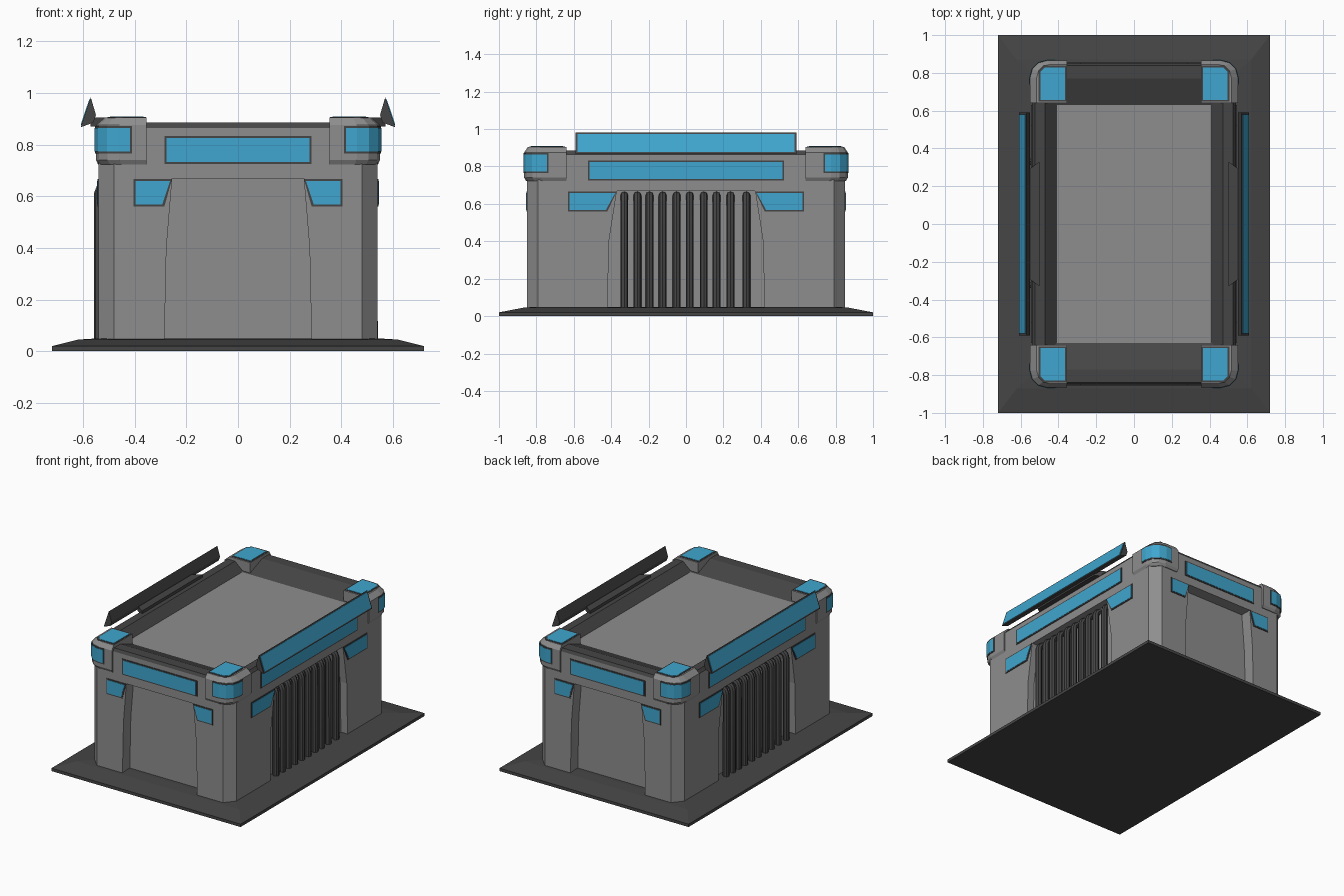
import bpy, bmesh, math
from mathutils import Vector

if "Cube" in bpy.data.objects:
    bpy.data.objects.remove(bpy.data.objects["Cube"])


def material(name, col):
    m = bpy.data.materials.new(name)
    m.diffuse_color = (*col, 1)
    m.use_nodes = True
    m.node_tree.nodes["Principled BSDF"].inputs["Base Color"].default_value = m.diffuse_color
    return m


GREY = material("grey", (0.27, 0.27, 0.27))
DARK = material("dark_grey", (0.06, 0.06, 0.06))
BLUE = material("blue_light", (0.05, 0.38, 0.62))


def loft(name, rings, mats, seg_mat=None):
    """Closed skin through equal-length rings; seg_mat picks the slot per segment."""
    bm = bmesh.new()
    vs = [[bm.verts.new(p) for p in r] for r in rings]
    n = len(rings[0])
    bm.faces.new(vs[0])
    bm.faces.new(vs[-1])
    for k in range(len(rings) - 1):
        for i in range(n):
            j = (i + 1) % n
            f = bm.faces.new((vs[k][i], vs[k][j], vs[k + 1][j], vs[k + 1][i]))
            f.material_index = seg_mat[k] if seg_mat else 0
    bmesh.ops.recalc_face_normals(bm, faces=bm.faces)
    me = bpy.data.meshes.new(name)
    bm.to_mesh(me)
    bm.free()
    for m in mats:
        me.materials.append(m)
    ob = bpy.data.objects.new(name, me)
    bpy.context.collection.objects.link(ob)
    return ob


def ring(hx, hy, c, z):
    """Chamfered rectangle at height z."""
    pts = [(hx, hy - c), (hx - c, hy), (c - hx, hy), (-hx, hy - c),
           (-hx, c - hy), (c - hx, -hy), (hx - c, -hy), (hx, c - hy)]
    return [(x, y, z) for x, y in pts]


def rect(hx, hy, z):
    return [(hx, hy, z), (-hx, hy, z), (-hx, -hy, z), (hx, -hy, z)]


def on_side(axis, s, pts, d):
    """Place 2D points (u, z) on a wall at distance d from the centre."""
    return [(s * d, u, z) if axis == "x" else (u, s * d, z) for u, z in pts]


def shrink(pts, b):
    cu = sum(p[0] for p in pts) / len(pts)
    cz = sum(p[1] for p in pts) / len(pts)
    return [(u - math.copysign(b, u - cu), z - math.copysign(b, z - cz)) for u, z in pts]


def wall_light(name, axis, s, pts, d):
    loft(name + "_frame", [on_side(axis, s, pts, d - .02), on_side(axis, s, pts, d + .004)], [DARK])
    inner = shrink(pts, .008)
    loft(name, [on_side(axis, s, inner, d - .02), on_side(axis, s, inner, d + .006)], [BLUE])


# Base plate
loft("base_plate", [rect(.72, 1, 0), rect(.72, 1, .02), rect(.62, .87, .045), rect(.54, .8, .05)], [DARK])

# Body with dark roof rim and sunken roof panel
body = loft("body", [ring(.54, .85, .06, .04), ring(.54, .85, .06, .865), ring(.525, .84, .06, .885),
                     ring(.47, .77, .05, .885), ring(.41, .63, .004, .83)], [GREY, DARK], [0, 1, 1, 1])

# Recesses in the four walls
for axis, d, depth, wb, wt in (("y", .85, .08, .285, .255), ("x", .54, .05, .42, .37)):
    for s in (-1, 1):
        pts = [(-wb, .03), (wb, .03), (wb - .008, .4), (wt, .668), (-wt, .668), (.008 - wb, .4)]
        cut = loft("recess_cutter", [on_side(axis, s, pts, d - depth), on_side(axis, s, pts, d + .1)], [GREY])
        cut.hide_render = True
        mod = body.modifiers.new("recess", "BOOLEAN")
        mod.operation = "DIFFERENCE"
        mod.solver = "EXACT"
        mod.object = cut
        bpy.context.view_layer.objects.active = body
        bpy.ops.object.modifier_apply(modifier=mod.name)
        bpy.data.objects.remove(cut)

# Wall lights: long strips and small trapezoids
for axis, d, half, a, b, e in (("y", .85, .285, .255, .405, .285), ("x", .54, .525, .37, .63, .42)):
    for s in (-1, 1):
        wall_light("strip_light", axis, s, [(-half, .725), (half, .725), (half, .833), (-half, .833)], d)
        for t in (-1, 1):
            wall_light("small_light", axis, s,
                       [(t * a, .667), (t * b, .667), (t * b, .56), (t * e, .56)], d)


# Corner caps with wrap-around and top lights
def corner(x0, y0, x1, y1, r, z, sx, sy):
    pts = [(x0, y0), (x1, y0)]
    for i in range(4):
        t = math.pi / 6 * i
        pts.append((x1 - r + r * math.cos(t), y1 - r + r * math.sin(t)))
    pts.append((x0, y1))
    return [(x * sx, y * sy, z) for x, y in pts]


for sx in (-1, 1):
    for sy in (-1, 1):
        loft("corner_cap", [corner(.355, .64, .54, .855, .09, .722, sx, sy),
                            corner(.355, .64, .55, .865, .09, .74, sx, sy),
                            corner(.355, .64, .55, .865, .09, .875, sx, sy),
                            corner(.355, .64, .515, .845, .07, .905, sx, sy)], [GREY])
        for name, b, o, mat in (("corner_light_frame", 0, .003, DARK), ("corner_light", .008, .005, BLUE)):
            # L-shaped band hugging the rounded outer edge
            lo, hi = [corner(.41 + b, .735 + b, .55 + o, .865 + o, .09 + o, z, sx, sy)
                      for z in (.765 + b, .872 - b)]
            loft(name, [lo, hi], [mat])
        for name, b, z, mat in (("top_light_frame", 0, .907, DARK), ("top_light", .009, .909, BLUE)):
            x0, x1, y0, y1, c = .357 + b, .505 - b, .648 + b, .838 - b, .025
            pts = [(x0, y0), (x1, y0), (x1, y1 - c), (x1 - c, y1), (x0, y1)]
            loft(name, [[(x * sx, y * sy, h) for x, y in pts] for h in (.89, z)], [mat])

# Side wings, their light panels and brackets
for s in (-1, 1):
    prof = [(.57, .983), (.609, .867), (.56, .885), (.55, .915)]
    loft("side_wing", [[(s * x, y, z) for x, z in prof] for y in (-.59, .59)], [DARK])
    A, B = Vector((.57, .983)), Vector((.609, .867))
    n = Vector((.945, .33)) * .003
    p, q = A.lerp(B, .08), A.lerp(B, .92)
    loft("wing_light", [[(s * v.x, y, v.y) for v in (p + n, q + n, q - n, p - n)] for y in (-.58, .58)], [BLUE])
    foot = [(.5, -.33), (.57, -.28), (.57, .28), (.5, .33)]
    loft("wing_bracket", [[(s * x, y, z) for x, y in foot] for z in (.87, .905)], [DARK])

# Vertical cooling pipes, bending into the wall at the top
rows = (-.33, -.26, -.195, -.125, -.05, .02, .095, .163, .238, .323)
for s, x in ((1, .52), (-1, .536)):
    cu = bpy.data.curves.new("cooling_pipes", "CURVE")
    cu.dimensions = "3D"
    cu.bevel_depth = .021
    cu.bevel_resolution = 2
    for y in rows:
        sp = cu.splines.new("POLY")
        path = [(x, .04), (x, .61), (x - .008, .632), (x - .025, .645), (x - .06, .648)]
        sp.points.add(len(path) - 1)
        for pt, (px, pz) in zip(sp.points, path):
            pt.co = (s * px, s * y, pz, 1)
    cu.materials.append(DARK)
    ob = bpy.data.objects.new("cooling_pipes", cu)
    bpy.context.collection.objects.link(ob)
    bpy.ops.object.select_all(action="DESELECT")
    ob.select_set(True)
    bpy.context.view_layer.objects.active = ob
    bpy.ops.object.convert(target="MESH")
    bpy.ops.object.shade_smooth_by_angle()
